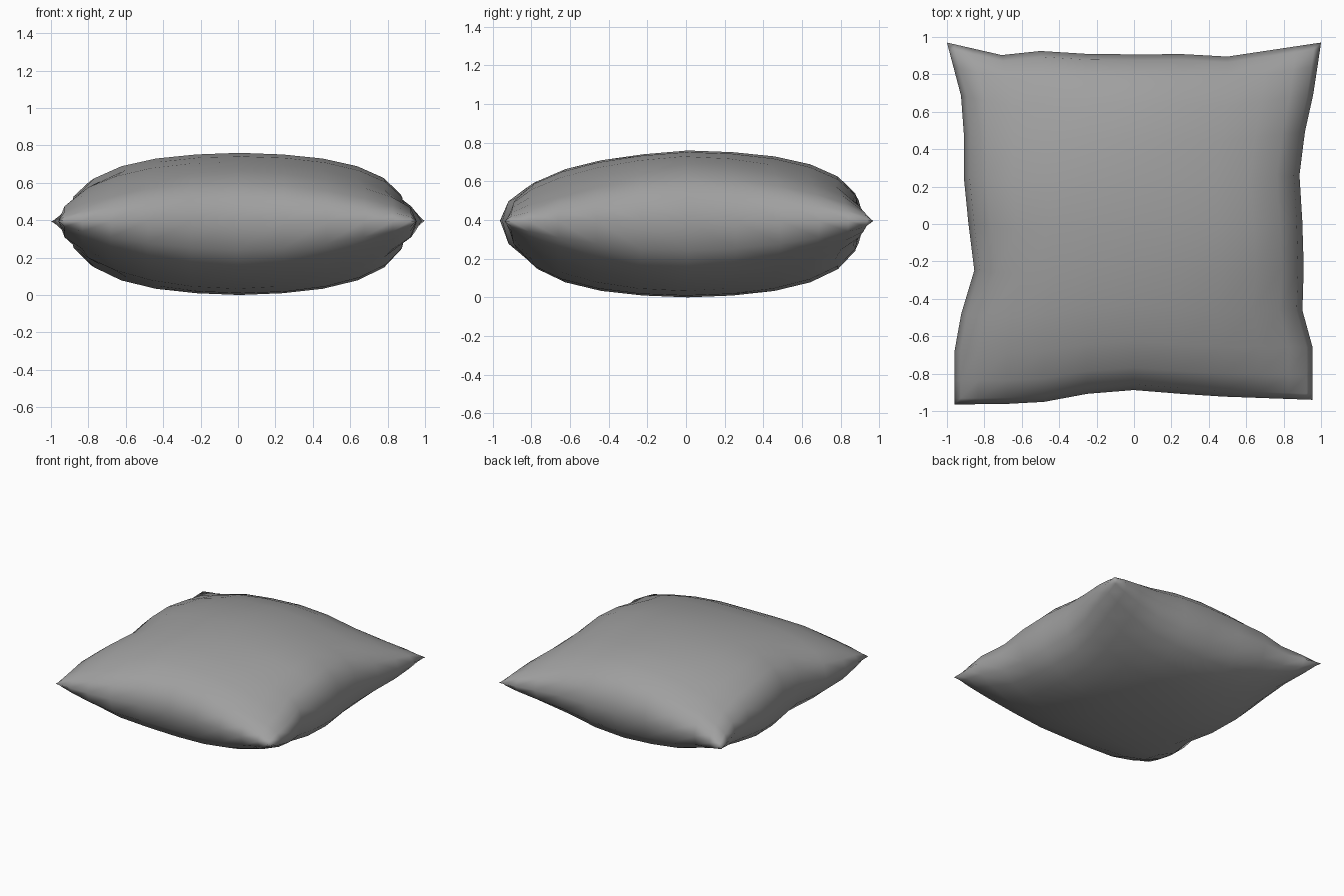
import bpy, bmesh, math

cube = bpy.data.objects.get("Cube")
if cube:
    bpy.data.objects.remove(cube, do_unlink=True)

N = 12           # cells across the cloth
SEAM_Z = 0.395   # height of the stitched rim

fabric = bpy.data.materials.new("grey fabric")
fabric.use_nodes = True
grey = (0.35, 0.35, 0.35, 1)
fabric.diffuse_color = grey
fabric.node_tree.nodes["Principled BSDF"].inputs["Base Color"].default_value = grey

# Four wavy seam lines, each running from low to high coordinate
FRONT = [(-.96, -.965), (-.53, -.96), (-.1, -.88), (.4, -.92), (.955, -.94)]
BACK = [(-1, .97), (-.65, .89), (-.5, .925), (-.1, .9), (.2, .92), (.4, .88), (1, .97)]
LEFT = [(-.96, -.965), (-.96, -.58), (-.85, -.28), (-.91, .2), (-.91, .63), (-1, .97)]
RIGHT = [(.955, -.94), (.955, -.57), (.9, -.48), (.91, -.15), (.88, .34), (.96, .7), (1, .97)]


def along(line, axis, t):
    """Point on a seam line at fraction t of its span along the axis."""
    a, b = line[0][axis], line[-1][axis]
    c = a + (b - a) * t
    for p, q in zip(line, line[1:]):
        if c <= q[axis] + 1e-6:
            f = (c - p[axis]) / (q[axis] - p[axis])
            return [p[k] + (q[k] - p[k]) * f for k in (0, 1)]
    return list(line[-1])


def cloth_point(s, t):
    """Blend the four seam lines into a flat sheet."""
    f, b = along(FRONT, 0, s), along(BACK, 0, s)
    l, r = along(LEFT, 1, t), along(RIGHT, 1, t)
    out = []
    for k in (0, 1):
        corners = ((1 - s) * (1 - t) * FRONT[0][k] + s * (1 - t) * FRONT[-1][k]
                   + (1 - s) * t * BACK[0][k] + s * t * BACK[-1][k])
        out.append((1 - t) * f[k] + t * b[k] + (1 - s) * l[k] + s * r[k] - corners)
    return out


def puff(u, v):
    """Stuffing thickness: peaked middle, full sides, thin corner ears."""
    a = max(0, 1 - abs(u) ** 2.8)
    b = max(0, 1 - abs(v) ** 2.8)
    ears = 1 - 0.6 * abs(u * v) ** 1.6
    peak = 1 - 0.06 * math.hypot(u, v)
    return (a * b) ** 0.37 * ears * peak


def front_sag(u, v):
    """The top slopes away sooner towards the front and its left corner."""
    return 1 - 0.12 * max(0, -v) * min(1, 1 + u)


# Two puffed sheets sharing the seam vertices
bm = bmesh.new()
steps = [math.sin(math.pi / 2 * (2 * i / N - 1)) for i in range(N + 1)]
seam = {}
for side, depth in ((1, 0.365), (-1, SEAM_Z)):
    grid = {}
    for i, u in enumerate(steps):
        for j, v in enumerate(steps):
            rim = i in (0, N) or j in (0, N)
            if rim and (i, j) in seam:
                grid[i, j] = seam[i, j]
                continue
            x, y = cloth_point((u + 1) / 2, (v + 1) / 2)
            z = SEAM_Z
            if not rim:
                sag = front_sag(u, v) if side > 0 else 1
                z += side * depth * puff(u, v) * sag
            grid[i, j] = bm.verts.new((x, y, z))
            if rim:
                seam[i, j] = grid[i, j]
    for i in range(N):
        for j in range(N):
            quad = [grid[i, j], grid[i + 1, j], grid[i + 1, j + 1], grid[i, j + 1]]
            bm.faces.new(quad if side > 0 else quad[::-1])
for face in bm.faces:
    face.smooth = True

mesh = bpy.data.meshes.new("pillow")
bm.to_mesh(mesh)
bm.free()
mesh.materials.append(fabric)
pillow = bpy.data.objects.new("pillow", mesh)
bpy.context.scene.collection.objects.link(pillow)
